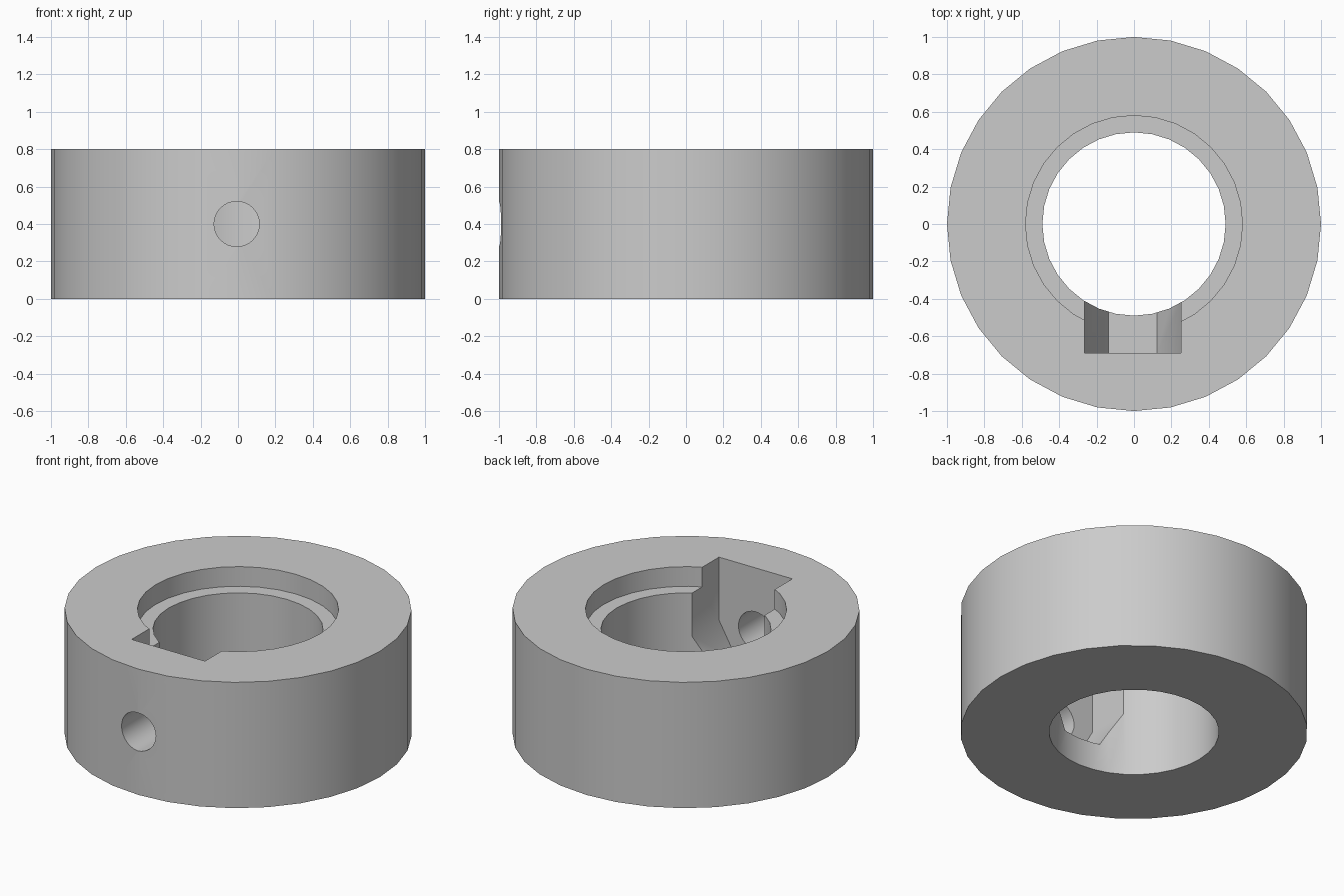
import bpy, bmesh, math
from mathutils import Matrix

cube = bpy.data.objects.get("Cube")
if cube:
    bpy.data.objects.remove(cube, do_unlink=True)

SIDES = 32
HEIGHT = 0.8
SCREW_X, SCREW_Z = -0.007, 0.4      # axis of the screw hole and nut pocket

grey = bpy.data.materials.new("plain grey")
grey.use_nodes = True
colour = (0.6, 0.6, 0.6, 1)
grey.diffuse_color = colour
grey.node_tree.nodes["Principled BSDF"].inputs["Base Color"].default_value = colour


def make_object(name, bm):
    bmesh.ops.recalc_face_normals(bm, faces=bm.faces)
    mesh = bpy.data.meshes.new(name)
    bm.to_mesh(mesh)
    bm.free()
    mesh.materials.append(grey)
    obj = bpy.data.objects.new(name, mesh)
    bpy.context.collection.objects.link(obj)
    return obj


def lathe(name, profile):
    """Turn a closed (radius, z) profile around the z axis."""
    bm = bmesh.new()
    rings = []
    for i in range(SIDES):
        a = math.tau * i / SIDES
        rings.append([bm.verts.new((r * math.cos(a), r * math.sin(a), z)) for r, z in profile])
    n = len(profile)
    for i in range(SIDES):
        here, there = rings[i], rings[(i + 1) % SIDES]
        for j in range(n):
            k = (j + 1) % n
            bm.faces.new((here[j], there[j], there[k], here[k]))
    return make_object(name, bm)


def extrude_y(name, outline, y0, y1):
    """Extrude an (x, z) outline from y0 to y1, centred on the screw axis."""
    bm = bmesh.new()
    face = bm.faces.new([bm.verts.new((x, y0, z)) for x, z in outline])
    result = bmesh.ops.extrude_face_region(bm, geom=[face])
    moved = [v for v in result["geom"] if isinstance(v, bmesh.types.BMVert)]
    bmesh.ops.translate(bm, verts=moved, vec=(0, y1 - y0, 0))
    bmesh.ops.transform(bm, matrix=Matrix.Translation((SCREW_X, 0, SCREW_Z)), verts=bm.verts)
    return make_object(name, bm)


# Collar body with a shallow counterbore at the top
collar = lathe("collar", [(1, 0), (1, HEIGHT), (0.58, HEIGHT),
                          (0.58, 0.675), (0.49, 0.675), (0.49, 0)])

# Nut pocket: lower half of a hexagon, open to the top and to the bore
R = 0.258
half = [(R * math.cos(a), R * math.sin(a))
        for a in (math.pi + i * math.pi / 3 for i in range(4))]
pocket = extrude_y("nut_pocket_cutter", half + [(R, 0.6), (-R, 0.6)], -0.69, -0.2)

# Round screw hole from the front face into the pocket
circle = [(0.121 * math.cos(math.tau * i / SIDES), 0.121 * math.sin(math.tau * i / SIDES))
          for i in range(SIDES)]
hole = extrude_y("screw_hole_cutter", circle, -1.2, -0.5)

bpy.context.view_layer.objects.active = collar
for cutter in (pocket, hole):
    cutter.hide_render = True
    mod = collar.modifiers.new(cutter.name, 'BOOLEAN')
    mod.operation = 'DIFFERENCE'
    mod.solver = 'EXACT'
    mod.object = cutter
    bpy.ops.object.modifier_apply(modifier=mod.name)
for cutter in (pocket, hole):
    bpy.data.objects.remove(cutter, do_unlink=True)

# Smooth the round walls, keep the rims and pocket edges sharp
bpy.ops.object.select_all(action='DESELECT')
collar.select_set(True)
bpy.ops.object.shade_smooth_by_angle(angle=math.radians(30))
